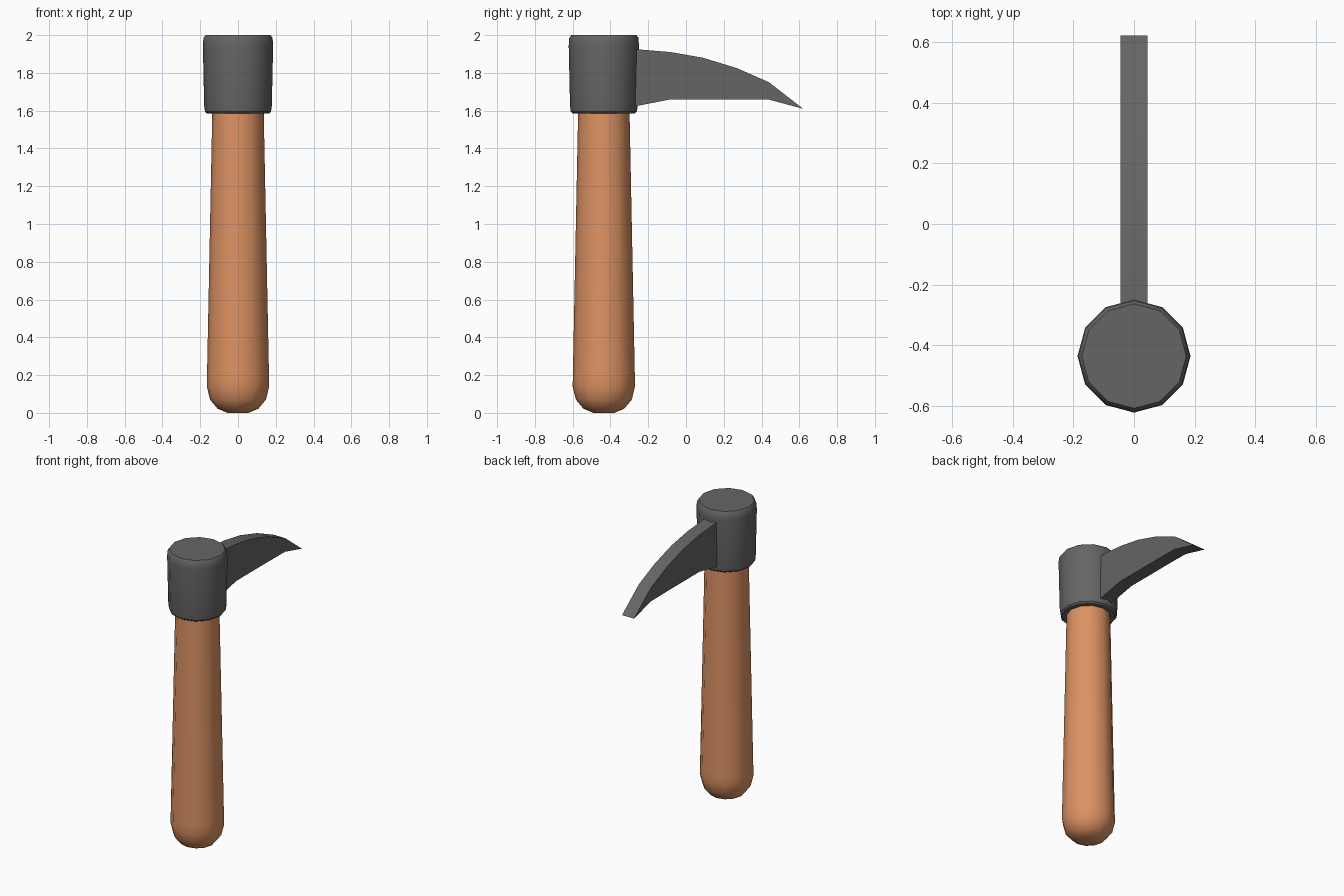
import bpy, bmesh, math

if "Cube" in bpy.data.objects:
    bpy.data.objects.remove(bpy.data.objects["Cube"])

AXIS_Y = -0.435
SIDES = 12


def material(name, rgb):
    m = bpy.data.materials.new(name)
    m.diffuse_color = (*rgb, 1)
    m.use_nodes = True
    m.node_tree.nodes["Principled BSDF"].inputs["Base Color"].default_value = m.diffuse_color
    return m


def finish(name, bm, mat, angle):
    bmesh.ops.recalc_face_normals(bm, faces=bm.faces)
    mesh = bpy.data.meshes.new(name)
    bm.to_mesh(mesh)
    bm.free()
    mesh.materials.append(mat)
    ob = bpy.data.objects.new(name, mesh)
    bpy.context.collection.objects.link(ob)
    bpy.ops.object.select_all(action='DESELECT')
    ob.select_set(True)
    bpy.context.view_layer.objects.active = ob
    bpy.ops.object.shade_smooth_by_angle(angle=math.radians(angle))
    return ob


def lathe(name, profile, mat, angle=35):
    """Capped round part from (radius, z) points, bottom to top."""
    bm = bmesh.new()
    rings = []
    for r, z in profile:
        rings.append([bm.verts.new((r * math.cos(math.tau * i / SIDES),
                                    AXIS_Y + r * math.sin(math.tau * i / SIDES), z))
                      for i in range(SIDES)])
    for a, b in zip(rings, rings[1:]):
        for i in range(SIDES):
            j = (i + 1) % SIDES
            bm.faces.new((a[i], a[j], b[j], b[i]))
    bm.faces.new(rings[0])
    bm.faces.new(rings[-1])
    return finish(name, bm, mat, angle)


wood = material("warm wood", (0.72, 0.29, 0.125))
iron = material("dark iron", (0.13, 0.13, 0.13))

# Tapered handle with a rounded butt
lathe("handle", [(0.055, 0.0), (0.108, 0.022), (0.148, 0.07), (0.165, 0.14),
                 (0.164, 0.2), (0.136, 1.6)], wood)

# Metal head with softened rims
lathe("head", [(0.165, 1.585), (0.175, 1.595), (0.179, 1.625), (0.186, 1.945),
               (0.183, 1.985), (0.172, 2.0)], iron)

# Curved pick blade: matching upper and lower edges, meeting at the tip
edge_y = [-0.30, -0.26, -0.08, 0.09, 0.27, 0.44]
upper_z = [1.928, 1.925, 1.91, 1.88, 1.825, 1.75]
lower_z = [1.617, 1.625, 1.66, 1.66, 1.66, 1.658]
HALF = 0.045
bm = bmesh.new()
outline = list(zip(edge_y, upper_z)) + [(0.62, 1.61)] + list(zip(edge_y, lower_z))[::-1]
left, right = [[bm.verts.new((x, y, z)) for y, z in outline] for x in (-HALF, HALF)]
n = len(outline)
for i in range(n):
    j = (i + 1) % n
    bm.faces.new((left[i], left[j], right[j], right[i]))
for side in (left, right):
    for i in range(len(edge_y) - 1):
        bm.faces.new((side[i], side[i + 1], side[n - 2 - i], side[n - 1 - i]))
    t = len(edge_y)
    bm.faces.new((side[t - 1], side[t], side[t + 1]))
finish("pick_blade", bm, iron, 30)
